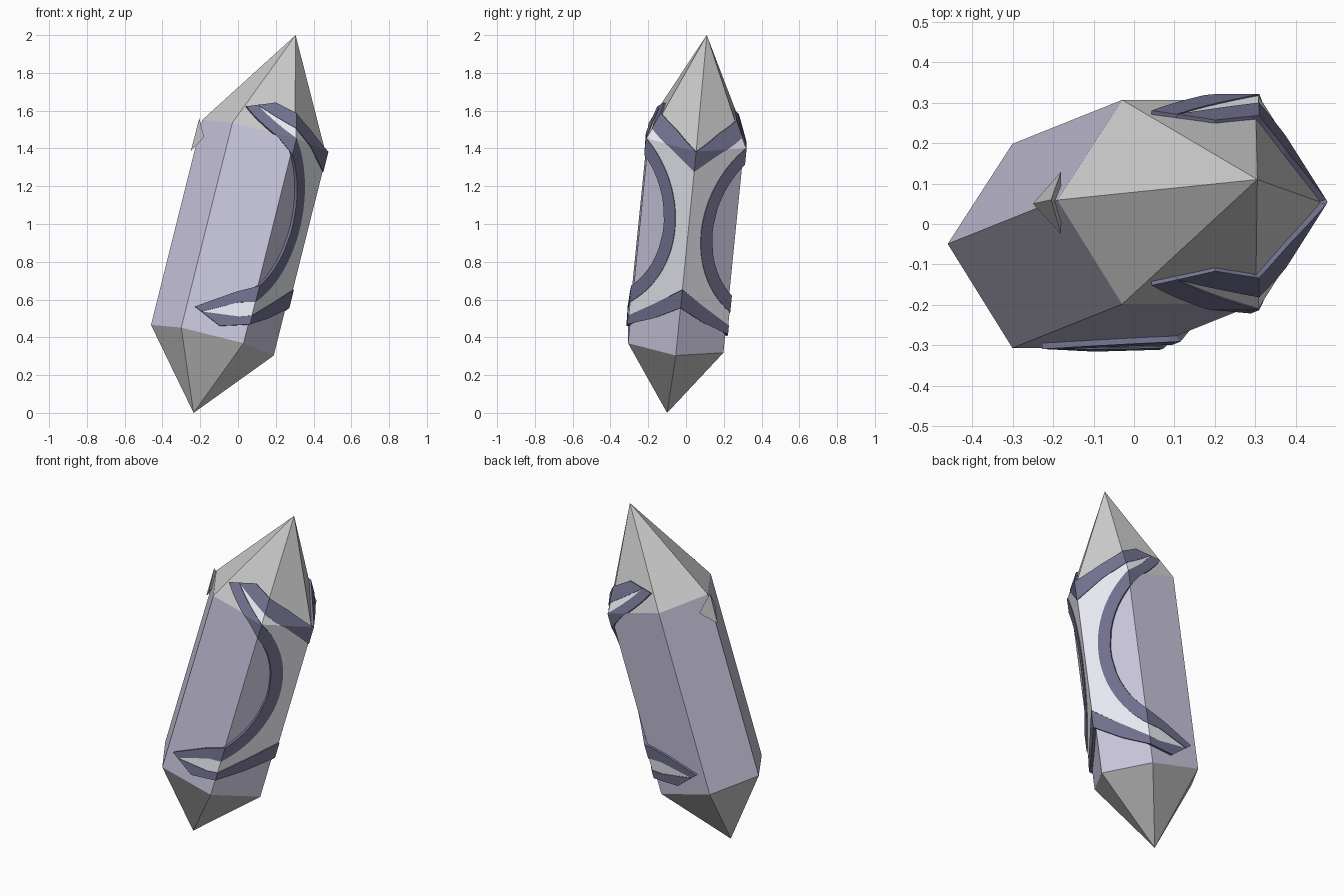
import bpy
import bmesh
from math import sqrt

if "Cube" in bpy.data.objects:
    bpy.data.objects.remove(bpy.data.objects["Cube"])

RING = 0.5425                      # half length of the straight shaft
HEX = [(0.325, 0), (0.165, 0.2525), (-0.165, 0.2525), (-0.325, 0.005)]
TIP_DX, TIP_W = 0.035, 1.08


def world(dx, dy, w):
    """Leaning crystal frame to world."""
    return (0.25 * w + dx, 0.1 * w + dy, 0.9275 + w - 0.25 * dx - 0.1 * dy)


def surface(t, w, side, lift):
    """Point on the crystal: t counts faces round from the +x edge."""
    i = min(int(t), 2)
    a, b = HEX[i], HEX[i + 1]
    k = 1 + lift / 0.28
    x = (a[0] + (b[0] - a[0]) * (t - i)) * k
    y = (a[1] + (b[1] - a[1]) * (t - i)) * k * side
    if w > RING:
        f = (w - RING) / (TIP_W - RING)
        x, y = x * (1 - f) + TIP_DX * f, y * (1 - f)
    return world(x, y, w)


def material(name, rgb):
    m = bpy.data.materials.new(name)
    m.diffuse_color = (*rgb, 1)
    m.use_nodes = True
    m.node_tree.nodes["Principled BSDF"].inputs["Base Color"].default_value = m.diffuse_color
    return m


def add(name, verts, faces, mat=None):
    me = bpy.data.meshes.new(name)
    me.from_pydata(verts, [], faces)
    bm = bmesh.new()
    bm.from_mesh(me)
    bmesh.ops.remove_doubles(bm, verts=bm.verts, dist=0.0004)
    bm.to_mesh(me)
    bm.free()
    ob = bpy.data.objects.new(name, me)
    bpy.context.collection.objects.link(ob)
    if mat:
        me.materials.append(mat)
    return ob


violet = material("violet", (0.60, 0.58, 0.74))
navy = material("navy", (0.17, 0.17, 0.28))
pale = material("pale", (0.84, 0.85, 0.92))

# Crystal shaft and two pointed ends
outline = HEX + [(-0.165, -0.2525), (0.165, -0.2525)]
low = [world(x, y, -RING) for x, y in outline]
top = [world(x, y, RING) for x, y in outline]
add("crystal_shaft", low + top,
    [(i, (i + 1) % 6, (i + 1) % 6 + 6, i + 6) for i in range(6)], violet)
add("upper_point", top + [(0.305, 0.11, 2.0)],
    [(i, (i + 1) % 6, 6) for i in range(6)])
add("lower_point", low + [(-0.235, -0.10, 0.0)],
    [((i + 1) % 6, i, 6) for i in range(6)])


# Trim outlines: height as a function of t
def line(*pts):
    def f(t):
        if t <= pts[0][0]:
            return pts[0][1]
        for (a, u), (b, v) in zip(pts, pts[1:]):
            if t <= b:
                return u + (v - u) * (t - a) / (b - a)
        return pts[-1][1]
    return f


def arc(r, sign, *tail):
    """Circular edge on the first face, straight horn on the second."""
    def circ(t):
        d = 0.615 - 0.301 * t
        return 0.11 + sign * sqrt(max(0, r * r - d * d))
    horn = line((1, circ(1)), *tail)
    return lambda t: circ(t) if t <= 1 else horn(t)


R_IN, R_OUT = 0.468, 0.535
PEAK_IN, PEAK_OUT = 0.488, 0.2658
foot_low = line((0, -0.286), (0.5, -0.375), (1, -0.442), (1.43, -0.487), (1.74, -0.438))
foot_high = line((0, -0.19), (0.5, -0.295), (1, -0.395), (1.18, -0.416), (1.74, -0.438))
head_low = line((0, 0.434), (0.5, 0.525), (1, 0.595), (1.76, 0.668))
head_high = line((0, 0.54), (0.5, 0.62), (1, 0.675), (1.44, 0.704), (1.76, 0.668))
out_low = arc(R_OUT, -1, (1.24, -0.346), (1.74, -0.438), (1.85, -0.421))
in_low = arc(R_IN, -1, (1.33, -0.299), (1.85, -0.421))
out_high = arc(R_OUT, 1, (1.76, 0.668), (1.94, 0.645))
in_high = arc(R_IN, 1, (1.26, 0.525), (1.94, 0.645))


def steps(a, b, extra=()):
    """Column positions, denser where an arc starts, with a column on the edge."""
    m = min(1, b)
    ts = {a + (m - a) * (i / 18) ** 2 for i in range(19)}
    if b > 1:
        ts |= {1 + (b - 1) * i / 12 for i in range(13)}
    return sorted(ts | set(extra))


def trim(name, patches, lift, mat):
    """Thin raised shell that follows the facets on both sides of the +x edge."""
    verts, faces = [], []
    for side in (1, -1):
        for ts, lo, hi in patches:
            base = len(verts)
            for t in ts:
                a, b = lo(t), max(lo(t), hi(t))
                for w in (a, min(max(RING, a), b), b):
                    verts.append(surface(t, w, side, lift))
            for c in range(len(ts) - 1):
                for r in range(2):
                    p = base + 3 * c + r
                    q = (p, p + 3, p + 4, p + 1)
                    faces.append(q if side > 0 else q[::-1])
    ob = add(name, verts, faces, mat)
    mod = ob.modifiers.new("thickness", "SOLIDIFY")
    mod.thickness, mod.offset = lift + 0.004, -1
    return ob


# Dark bands: side arcs with horns, upper chevron, lower chevron
trim("side_arc_bands", [
    (steps(PEAK_OUT, 1.85, (PEAK_IN, 1.74)), out_low, lambda t: in_low(t) if t > PEAK_IN else 0.11),
    (steps(PEAK_OUT, 1.94, (PEAK_IN, 1.76)), lambda t: in_high(t) if t > PEAK_IN else 0.11, out_high),
], 0.016, navy)
trim("upper_chevron_band", [(steps(0, 1.76, (1.44,)), head_low, head_high)], 0.016, navy)
trim("lower_chevron_band", [(steps(0, 1.74, (1.43,)), foot_low, foot_high)], 0.016, navy)

# Pale plate enclosed by the bands
trim("pale_plate", [
    (steps(0, PEAK_OUT), foot_high, head_low),
    (steps(PEAK_OUT, 1.74), foot_high, out_low),
    (steps(PEAK_OUT, 1.76), out_high, head_low),
], 0.012, pale)

# Small thorn on the back edge
add("thorn", [(-0.205, 0.06, 1.56), (-0.25, 0.05, 1.385), (-0.18, 0.13, 1.46), (-0.18, -0.025, 1.46)],
    [(0, 2, 1), (0, 1, 3), (1, 2, 3), (0, 3, 2)])
